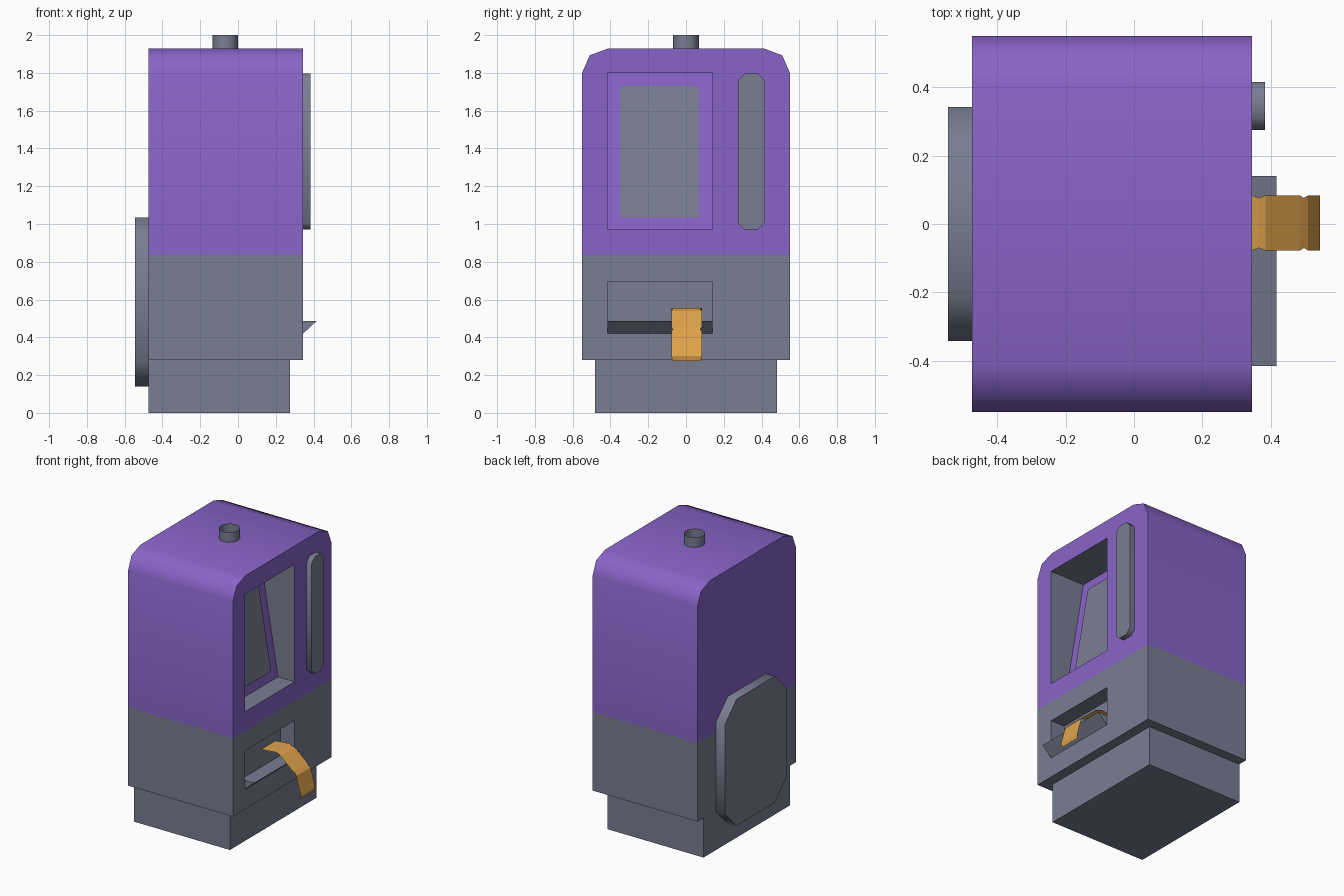
import bpy, bmesh, math
from mathutils import Vector

if "Cube" in bpy.data.objects:
    bpy.data.objects.remove(bpy.data.objects["Cube"])


def material(name, srgb):
    lin = [((c / 255 + 0.055) / 1.055) ** 2.4 for c in srgb]
    m = bpy.data.materials.new(name)
    m.diffuse_color = (*lin, 1)
    m.use_nodes = True
    m.node_tree.nodes["Principled BSDF"].inputs["Base Color"].default_value = m.diffuse_color
    return m


PURPLE = material("purple", (136, 100, 200))
GREY = material("slate grey", (121, 125, 145))
ORANGE = material("orange", (226, 165, 75))


def finish(name, bm, mats, angle=None, recalc=True):
    if recalc:
        bmesh.ops.recalc_face_normals(bm, faces=bm.faces[:])
    me = bpy.data.meshes.new(name)
    bm.to_mesh(me)
    bm.free()
    ob = bpy.data.objects.new(name, me)
    bpy.context.collection.objects.link(ob)
    for m in mats:
        me.materials.append(m)
    if angle:
        smooth(ob, angle)
    return ob


def smooth(ob, angle):
    bpy.ops.object.select_all(action='DESELECT')
    ob.select_set(True)
    bpy.context.view_layer.objects.active = ob
    bpy.ops.object.shade_smooth_by_angle(angle=math.radians(angle))


def prism(points, offset):
    """Closed solid from a planar outline pushed along offset."""
    bm = bmesh.new()
    face = bm.faces.new([bm.verts.new(p) for p in points])
    ext = bmesh.ops.extrude_face_region(bm, geom=[face], use_keep_orig=True)
    bmesh.ops.translate(bm, vec=offset, verts=[v for v in ext["geom"] if isinstance(v, bmesh.types.BMVert)])
    bmesh.ops.recalc_face_normals(bm, faces=bm.faces[:])
    return bm


def chamfered(y0, y1, z0, z1, c):
    return [(y0 + c, z0), (y1 - c, z0), (y1, z0 + c), (y1, z1 - c),
            (y1 - c, z1), (y0 + c, z1), (y0, z1 - c), (y0, z0 + c)]


def plate(name, outline, x0, x1, mat):
    return finish(name, prism([(x0, y, z) for y, z in outline], (x1 - x0, 0, 0)), [mat], 50)


FRONT, BACK = 0.345, -0.475
Y0, Y1 = -0.415, 0.14          # sides of both openings

# Cabinet body: arched profile pushed along x, grey below and purple above
half = [(0.55, 0.28), (0.55, 1.80), (0.51, 1.893), (0.41, 1.93)]
outline = half + [(-y, z) for y, z in reversed(half)]
bm = prism([(BACK, y, z) for y, z in outline], (FRONT - BACK, 0, 0))
bmesh.ops.bisect_plane(bm, geom=bm.verts[:] + bm.edges[:] + bm.faces[:],
                       plane_co=(0, 0, 0.835), plane_no=(0, 0, 1))
for f in bm.faces:
    f.material_index = 0 if f.calc_center_median().z > 0.835 else 1
body = finish("cabinet_body", bm, [PURPLE, GREY])


# Screen recess with a leaning purple back, and ticket slot
def carve(name, profile, back_mat):
    bm = prism([(x, Y0, z) for x, z in profile], (0, Y1 - Y0, 0))
    for f in bm.faces:
        f.material_index = back_mat if f.normal.x < -0.8 else 1
    cutter = finish(name, bm, [PURPLE, GREY])
    cutter.hide_render = True
    mod = body.modifiers.new(name, 'BOOLEAN')
    mod.operation, mod.solver, mod.object = 'DIFFERENCE', 'EXACT', cutter
    mod.material_mode = 'TRANSFER'
    bpy.context.view_layer.objects.active = body
    bpy.ops.object.modifier_apply(modifier=mod.name)
    bpy.data.objects.remove(cutter)


LOW, HIGH = Vector((0.215, 0, 0.97)), Vector((0.075, 0, 1.80))
carve("screen_recess", [(0.5, 0.97), (LOW.x, LOW.z), (HIGH.x, HIGH.z), (0.5, 1.80)], 0)
carve("ticket_slot", [(0.5, 0.42), (0.235, 0.42), (0.235, 0.695), (0.5, 0.695)], 1)
smooth(body, 50)

# Screen lying on the leaning back of the recess
slope = (HIGH.x - LOW.x) / (HIGH.z - LOW.z)
pts = [(LOW.x + slope * (z - LOW.z), y, z) for y, z in chamfered(-0.35, 0.07, 1.035, 1.73, 0.012)]
finish("screen", prism(pts, (0.006, 0, 0)), [GREY])

# Plinth
plinth = [(BACK, -0.483, 0), (0.275, -0.483, 0), (0.275, 0.483, 0), (BACK, 0.483, 0)]
finish("plinth", prism(plinth, (0, 0, 0.28)), [GREY])

# Rear hatch and front side bar
plate("rear_hatch", chamfered(-0.343, 0.343, 0.14, 1.035, 0.13), -0.545, BACK, GREY)
plate("side_bar", chamfered(0.275, 0.415, 0.97, 1.797, 0.035), FRONT, 0.383, GREY)

# Open tube on the roof
bm = bmesh.new()
bmesh.ops.create_cone(bm, cap_ends=False, segments=12, radius1=0.068, radius2=0.068, depth=0.07)
bmesh.ops.translate(bm, vec=(-0.067, 0, 1.965), verts=bm.verts[:])
finish("roof_tube", bm, [GREY], 50)

# Ticket tray: sloping lip with triangular ends, open on top
bm = bmesh.new()
ends = [[bm.verts.new((x, y, z)) for x, z in ((FRONT, 0.42), (0.417, 0.487), (FRONT, 0.487))]
        for y in (Y0, Y1)]
a, b = ends
bm.faces.new(a)
bm.faces.new(b[::-1])
bm.faces.new((a[0], b[0], b[1], a[1]))
finish("ticket_tray", bm, [GREY])

# Strip of tickets curling out of the slot: x, z, half width (pinched at the folds)
path = [(0.235, 0.545, 0.081), (0.345, 0.555, 0.081), (0.365, 0.548, 0.073), (0.385, 0.54, 0.081),
        (0.485, 0.455, 0.081), (0.497, 0.443, 0.073), (0.51, 0.43, 0.081),
        (0.545, 0.30, 0.081), (0.538, 0.276, 0.075)]
bm = bmesh.new()
rows = [[bm.verts.new((x, 0.003 + s * w, z)) for s in (-1, 1)] for x, z, w in path]
for p, q in zip(rows, rows[1:]):
    bm.faces.new((p[0], q[0], q[1], p[1]))
finish("ticket_strip", bm, [ORANGE], recalc=False)
